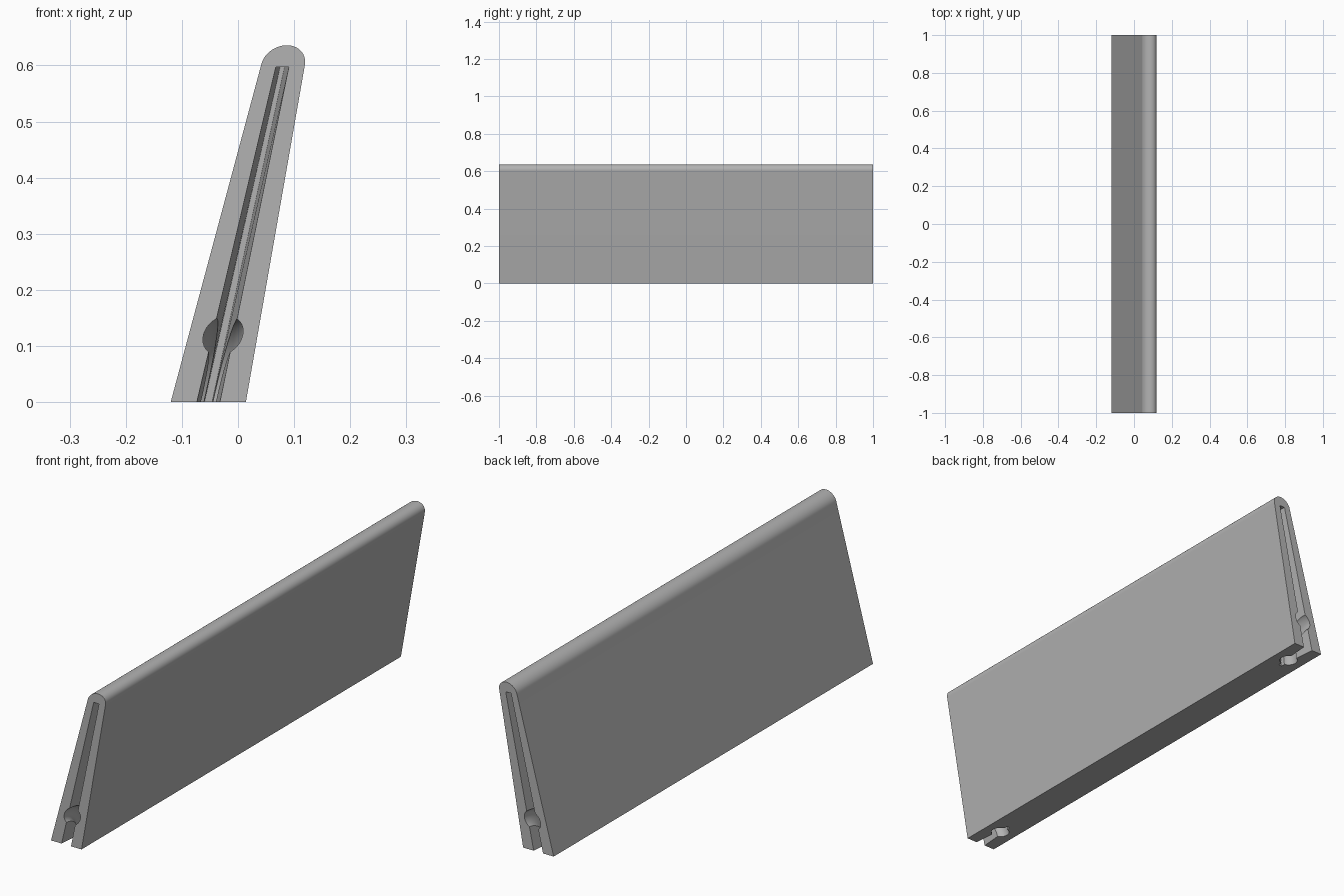
import bpy
import bmesh
from math import cos, sin, pi, radians

old = bpy.data.objects.get("Cube")
if old:
    bpy.data.objects.remove(old, do_unlink=True)

grey = bpy.data.materials.new("plain grey")
grey.use_nodes = True
colour = (0.45, 0.45, 0.45, 1)
grey.diffuse_color = colour
grey.node_tree.nodes["Principled BSDF"].inputs["Base Color"].default_value = colour

LEAN = 0.221


def axis_x(z):
    """Centre line of the leaning panel."""
    return -0.053 + LEAN * z


def loft(name, rings):
    """Closed solid through rings with equal point counts."""
    bm = bmesh.new()
    loops = [[bm.verts.new(p) for p in ring] for ring in rings]
    n = len(loops[0])
    for a, b in zip(loops, loops[1:]):
        for i in range(n):
            j = (i + 1) % n
            bm.faces.new((a[i], a[j], b[j], b[i]))
    bm.faces.new(loops[0])
    bm.faces.new(loops[-1])
    bmesh.ops.recalc_face_normals(bm, faces=bm.faces)
    mesh = bpy.data.meshes.new(name)
    bm.to_mesh(mesh)
    bm.free()
    mesh.materials.append(grey)
    obj = bpy.data.objects.new(name, mesh)
    bpy.context.collection.objects.link(obj)
    return obj


# Leaning panel with a rounded top edge
profile = [(-0.12, 0), (0.014, 0)]
for i in range(33):
    t = pi * i / 32
    profile.append((0.08 + 0.039 * cos(t) + 0.007 * sin(t), 0.6 + 0.036 * sin(t)))
panel = loft("leaning_panel", [[(x, y, z) for x, z in profile] for y in (-1, 1)])


# Tapered slot in an end face, open at the bottom
def slot_cutter(side):
    rings = []
    for depth, low, high in ((-0.02, 0.0225, 0.0125), (0.17, 0.007, 0.004)):
        y = side * (1 - depth)
        bottom, top = -0.03, 0.597
        rings.append([(axis_x(bottom) - low, y, bottom), (axis_x(bottom) + low, y, bottom),
                      (axis_x(top) + high, y, top), (axis_x(top) - high, y, top)])
    return loft("slot_cutter", rings)


# Round passage bending from the end face down to the underside
def elbow_cutter(side):
    bend, radius, start, stop = 0.119, 0.035, -0.3, pi / 2 + 0.3
    rings = []
    for i in range(25):
        t = start + (stop - start) * i / 24
        ring = []
        for k in range(32):
            p = 2 * pi * k / 32
            reach = bend + radius * cos(p)
            z = reach * cos(t)
            ring.append((axis_x(z) + radius * sin(p), side * (1 - reach * sin(t)), z))
        rings.append(ring)
    return loft("elbow_cutter", rings)


bpy.context.view_layer.objects.active = panel
for side in (-1, 1):
    for make in (slot_cutter, elbow_cutter):
        cutter = make(side)
        cutter.hide_render = True
        mod = panel.modifiers.new("cut", "BOOLEAN")
        mod.operation = "DIFFERENCE"
        mod.solver = "EXACT"
        mod.object = cutter
        bpy.ops.object.modifier_apply(modifier=mod.name)
        bpy.data.objects.remove(cutter, do_unlink=True)

for obj in bpy.context.selected_objects:
    obj.select_set(False)
panel.select_set(True)
bpy.ops.object.shade_smooth_by_angle(angle=radians(30))
